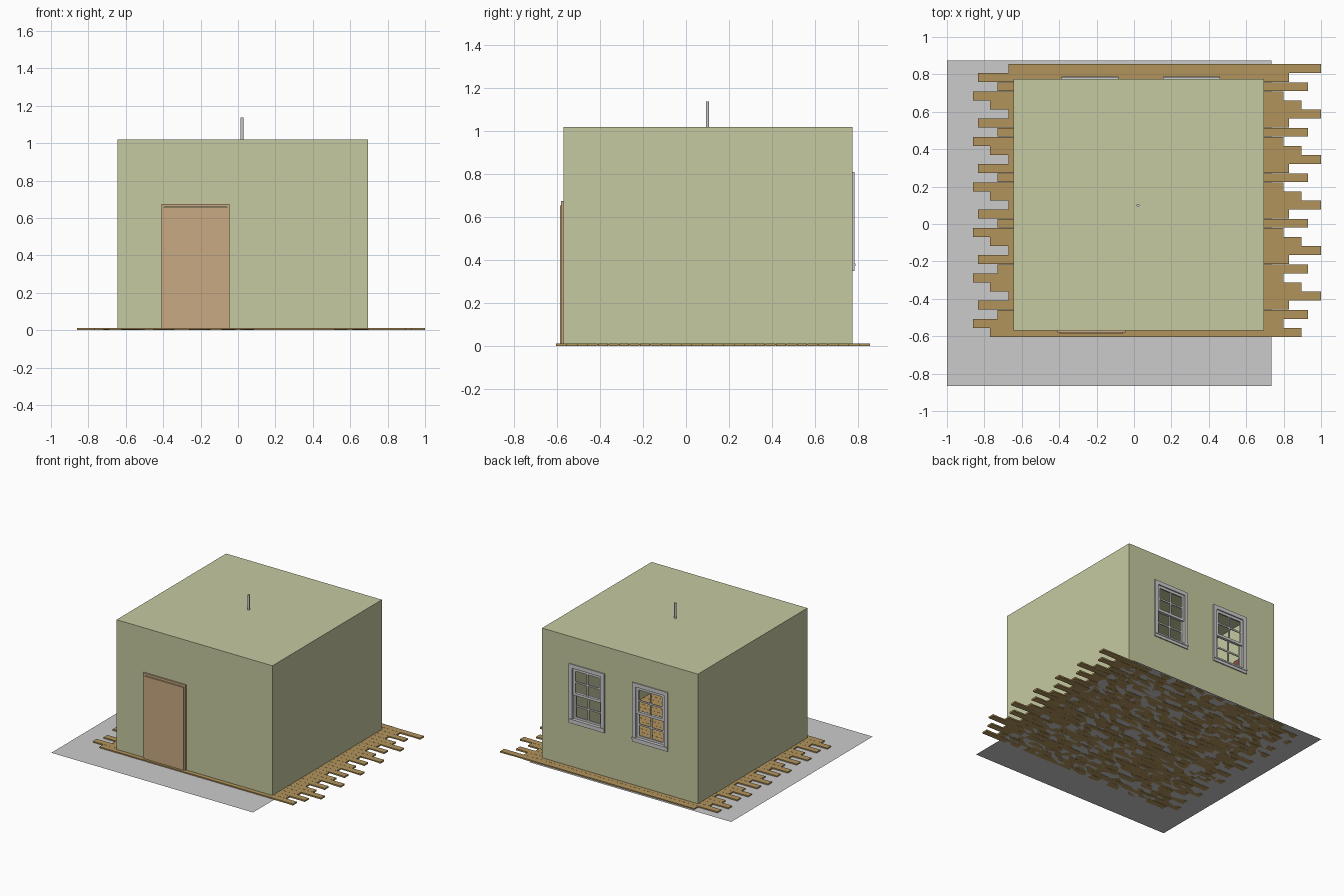
import bpy, bmesh, random
from mathutils import Vector

if "Cube" in bpy.data.objects:
    bpy.data.objects.remove(bpy.data.objects["Cube"])

random.seed(4)


def material(name, rgb):
    m = bpy.data.materials.new(name)
    m.diffuse_color = (*rgb, 1)
    m.use_nodes = True
    m.node_tree.nodes["Principled BSDF"].inputs["Base Color"].default_value = m.diffuse_color
    return m


GREEN = material("wall_green", (0.565, 0.59, 0.356))
WOOD = material("floor_wood", (0.445, 0.296, 0.107))
TAN = material("door_tan", (0.577, 0.402, 0.223))
RED = material("picture_red", (0.25, 0.08, 0.06))


def add_box(bm, x0, x1, y0, y1, z0, z1):
    r = bmesh.ops.create_cube(bm, size=1)
    for v in r["verts"]:
        v.co = Vector((x1 if v.co.x > 0 else x0,
                       y1 if v.co.y > 0 else y0,
                       z1 if v.co.z > 0 else z0))


def finish(name, bm, mat=None):
    bmesh.ops.recalc_face_normals(bm, faces=bm.faces)
    me = bpy.data.meshes.new(name)
    bm.to_mesh(me)
    bm.free()
    ob = bpy.data.objects.new(name, me)
    bpy.context.collection.objects.link(ob)
    if mat:
        me.materials.append(mat)
    return ob


def boxes(name, dims, mat=None):
    bm = bmesh.new()
    for d in dims:
        add_box(bm, *d)
    return finish(name, bm, mat)


# Ground sheet
bm = bmesh.new()
bm.faces.new([bm.verts.new(p) for p in ((-1, -.865, .003), (.735, -.865, .003),
                                        (.735, .873, .003), (-1, .873, .003))])
finish("ground_sheet", bm)

# Floor boards: five staggered rows repeated, rough undersides
ends = [(-.67, 1.0), (-.835, .83), (-.73, .93), (-.86, .80), (-.77, .895)]
pitch, segs = 1.46 / 30, 28
bm = bmesh.new()
for i in range(30):
    x0, x1 = ends[i % 5]
    y1 = .855 - i * pitch
    y0 = y1 - pitch + .001
    rings = []
    for s in range(segs + 1):
        x = x0 + (x1 - x0) * s / segs
        lo = [0, 0] if s in (0, segs) else [random.uniform(0, .0045) for _ in "ab"]
        rings.append([bm.verts.new(p) for p in ((x, y0, lo[0]), (x, y1, lo[1]),
                                                (x, y1, .012), (x, y0, .012))])
    for a, b in zip(rings, rings[1:]):
        for k in range(4):
            bm.faces.new((a[k], a[(k + 1) % 4], b[(k + 1) % 4], b[k]))
    bm.faces.new(rings[0])
    bm.faces.new(rings[-1])
finish("floor_boards", bm, WOOD)

# Room shell: open-bottomed box with thin walls
room = boxes("room_walls", [(-.645, .695, -.57, .775, .006, 1.02)], GREEN)
bm = bmesh.new()
bm.from_mesh(room.data)
bmesh.ops.delete(bm, geom=[f for f in bm.faces if f.normal.z < -.5], context='FACES')
bm.to_mesh(room.data)
bm.free()
shell = room.modifiers.new("thickness", 'SOLIDIFY')
shell.thickness, shell.offset = .015, -1

# Windows: opening, casing, sill and two sashes with glazing bars
Z0, Z1, W, Y = .35, .81, .305, .775
for n, cx in (("left", .308), ("right", -.235)):
    a, b, t = cx - W / 2, cx + W / 2, .03
    cut = boxes(n + "_window_cutter", [(a + t, b - t, Y - .1, Y + .1, Z0 + t, Z1 - t)])
    cut.hide_render = True
    cut.hide_viewport = True
    cut.display_type = 'WIRE'
    m = room.modifiers.new(n + "_opening", 'BOOLEAN')
    m.operation, m.solver, m.object = 'DIFFERENCE', 'EXACT', cut

    boxes(n + "_window_casing", [
        (a, a + t, Y - .02, Y + .008, Z0, Z1),
        (b - t, b, Y - .02, Y + .008, Z0, Z1),
        (a + t, b - t, Y - .02, Y + .008, Z1 - t, Z1),
        (a + t, b - t, Y - .02, Y + .008, Z0, Z0 + t)])
    boxes(n + "_window_sill", [(a, b, Y - .02, Y + .013, Z0 + .022, Z0 + .034)])

    l, r, mid = a + t, b - t, (Z0 + Z1) / 2
    for part, y, z0, z1 in (("upper", Y - .001, mid - .01, Z1 - t),
                            ("lower", Y - .012, Z0 + t, mid + .01)):
        y0, s, g = y - .011, .02, .006
        boxes(f"{n}_{part}_sash", [
            (l, l + s, y0, y, z0, z1), (r - s, r, y0, y, z0, z1),
            (l + s, r - s, y0, y, z0, z0 + s), (l + s, r - s, y0, y, z1 - s, z1),
            (cx - g, cx + g, y0 + .002, y - .002, z0 + s, z1 - s),
            (l + s, r - s, y0 + .002, y - .002,
             (z0 + z1) / 2 - g, (z0 + z1) / 2 + g)])

# Door with slim surrounding frame
boxes("door_frame", [(-.41, -.395, -.58, -.55, .012, .675),
                     (-.06, -.045, -.58, -.55, .012, .675),
                     (-.395, -.06, -.58, -.55, .658, .675)], TAN)
boxes("door_panel", [(-.395, -.06, -.586, -.552, .012, .655)], TAN)

# Small picture on the inner left wall
boxes("wall_picture", [(-.63, -.618, .36, .52, .58, .72)], RED)

# Rod through the ceiling
bpy.ops.mesh.primitive_cylinder_add(vertices=16, radius=.008, depth=.24,
                                    location=(.022, .1, 1.018))
bpy.context.object.name = "ceiling_rod"
bpy.ops.object.shade_smooth_by_angle()
